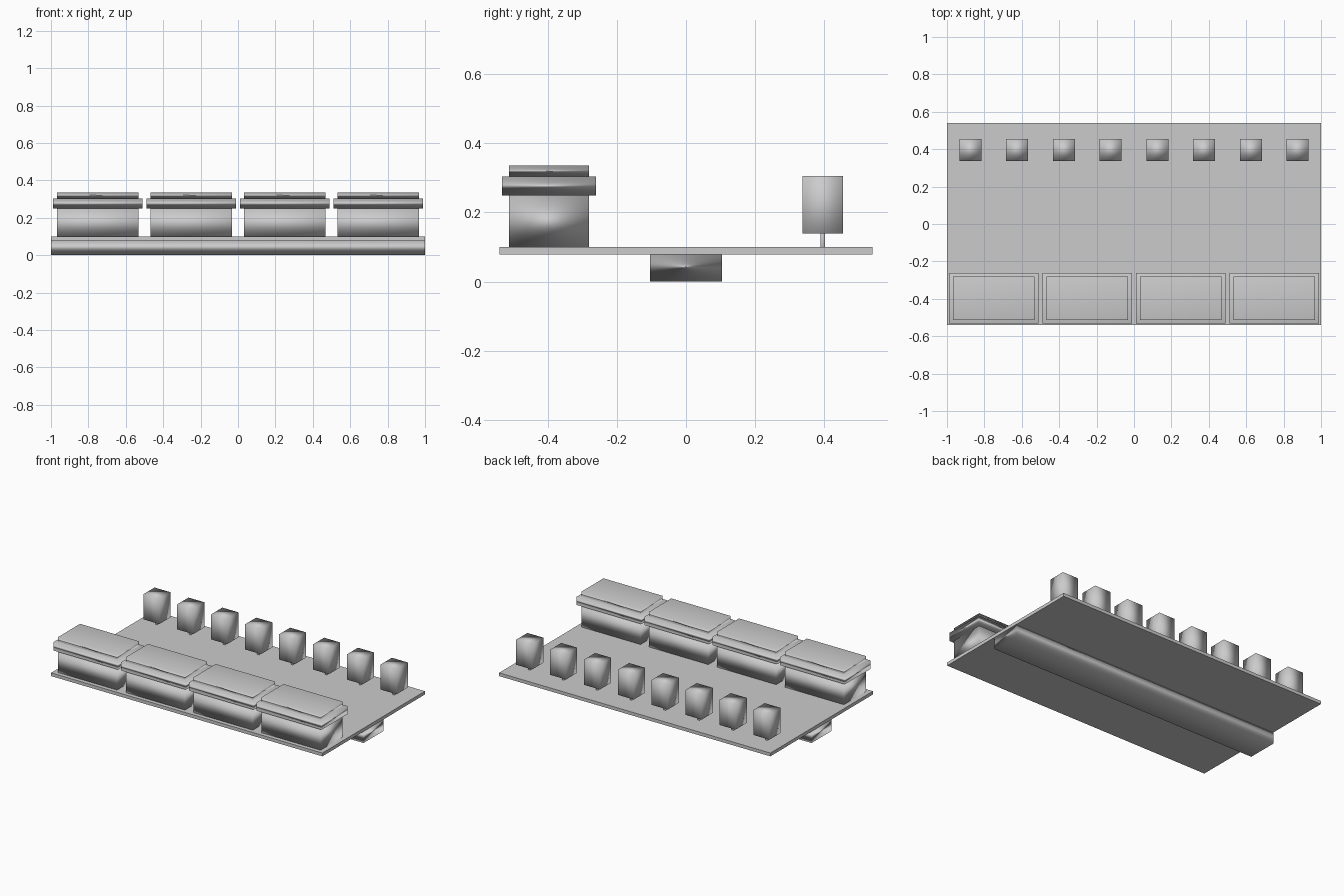
import bpy
import bmesh
from mathutils import Matrix, Vector

if "Cube" in bpy.data.objects:
    bpy.data.objects.remove(bpy.data.objects["Cube"])

grey = bpy.data.materials.new("plain_grey")
grey.diffuse_color = (0.6, 0.6, 0.6, 1)
grey.use_nodes = True
grey.node_tree.nodes["Principled BSDF"].inputs["Base Color"].default_value = grey.diffuse_color


def build(name, boxes, smooth=True):
    """One object made of boxes, each given as (centre x, centre y, z0, z1, size x, size y)."""
    bm = bmesh.new()
    for x, y, z0, z1, sx, sy in boxes:
        place = Matrix.Translation((x, y, (z0 + z1) / 2))
        scale = Matrix.Diagonal(Vector((sx, sy, z1 - z0, 1)))
        bmesh.ops.create_cube(bm, size=1, matrix=place @ scale)
    for f in bm.faces:
        f.smooth = smooth
    mesh = bpy.data.meshes.new(name)
    bm.to_mesh(mesh)
    bm.free()
    mesh.materials.append(grey)
    obj = bpy.data.objects.new(name, mesh)
    bpy.context.collection.objects.link(obj)
    if smooth:
        # soft normals that favour the large faces
        mod = obj.modifiers.new("weighted_normals", 'WEIGHTED_NORMAL')
        mod.mode = 'FACE_AREA'
    return obj


# Flat deck and the beam running under it
build("deck", [(0, 0, 0.078, 0.10, 2.0, 1.08)], smooth=False)
build("under_beam", [(0, 0, 0.0, 0.085, 1.998, 0.208)])

# Four lidded boxes along the front edge
for i in range(4):
    x = -0.75 + 0.5 * i
    build(f"front_box_{i + 1}", [(x, -0.397, 0.095, 0.25, 0.436, 0.232)])
    build(f"box_rim_{i + 1}", [(x, -0.397, 0.249, 0.304, 0.478, 0.272)])
    build(f"box_lid_{i + 1}", [(x, -0.397, 0.303, 0.336, 0.436, 0.232)])

# Eight blocks on thin stems along the back edge
for i in range(8):
    x = -0.875 + 0.25 * i
    build(f"stem_{i + 1}", [(x, 0.396, 0.095, 0.145, 0.014, 0.014)])
    build(f"back_block_{i + 1}", [(x, 0.396, 0.139, 0.306, 0.118, 0.118)])
